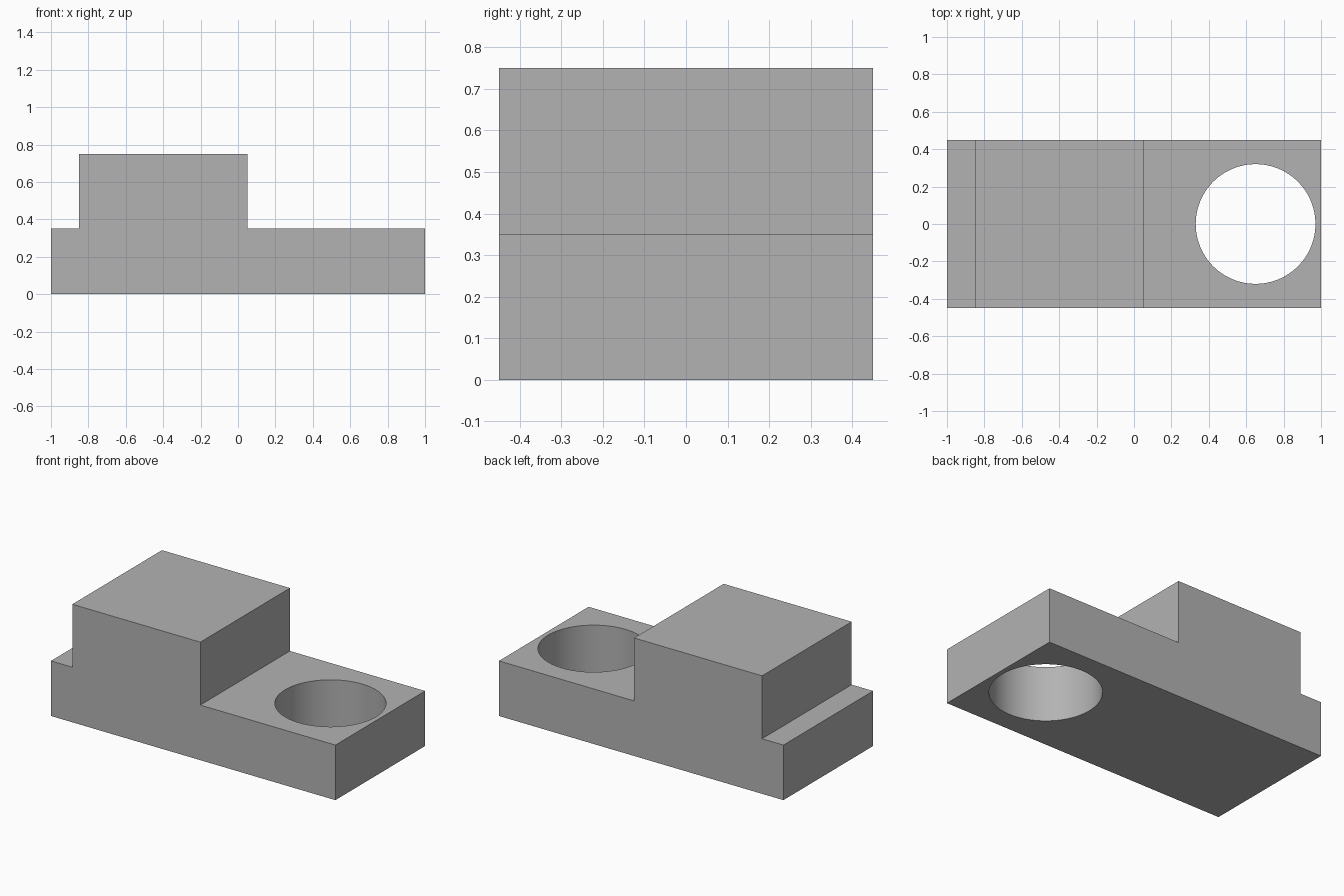
import bpy
import bmesh
from mathutils import Matrix

old = bpy.data.objects.get("Cube")
if old:
    bpy.data.objects.remove(old, do_unlink=True)

HALF_DEPTH = 0.45

grey = bpy.data.materials.new("plain grey")
grey.use_nodes = True
colour = (0.45, 0.45, 0.45, 1)
grey.diffuse_color = colour
grey.node_tree.nodes["Principled BSDF"].inputs["Base Color"].default_value = colour


def add_object(name, bm):
    bmesh.ops.recalc_face_normals(bm, faces=bm.faces)
    mesh = bpy.data.meshes.new(name)
    bm.to_mesh(mesh)
    bm.free()
    mesh.materials.append(grey)
    obj = bpy.data.objects.new(name, mesh)
    bpy.context.collection.objects.link(obj)
    return obj


# Stepped block: front profile extruded through the depth
profile = [(-1, 0), (1, 0), (1, 0.35), (0.05, 0.35),
           (0.05, 0.75), (-0.85, 0.75), (-0.85, 0.35), (-1, 0.35)]
bm = bmesh.new()
face = bm.faces.new([bm.verts.new((x, -HALF_DEPTH, z)) for x, z in profile])
extruded = bmesh.ops.extrude_face_region(bm, geom=[face])["geom"]
bmesh.ops.translate(bm, vec=(0, 2 * HALF_DEPTH, 0),
                    verts=[v for v in extruded if isinstance(v, bmesh.types.BMVert)])
block = add_object("stepped_block", bm)

# Round hole through the low end
bm = bmesh.new()
bmesh.ops.create_cone(bm, cap_ends=True, segments=96, radius1=0.32, radius2=0.32,
                      depth=1, matrix=Matrix.Translation((0.65, 0, 0.2)))
cutter = add_object("hole_cutter", bm)
cutter.hide_render = True

hole = block.modifiers.new("hole", "BOOLEAN")
hole.operation = "DIFFERENCE"
hole.solver = "EXACT"
hole.object = cutter

# Apply the cut and drop the cutter, then smooth the hole wall only
bpy.ops.object.select_all(action="DESELECT")
block.select_set(True)
bpy.context.view_layer.objects.active = block
bpy.ops.object.modifier_apply(modifier=hole.name)
bpy.data.objects.remove(cutter, do_unlink=True)
bpy.ops.object.shade_smooth_by_angle()
